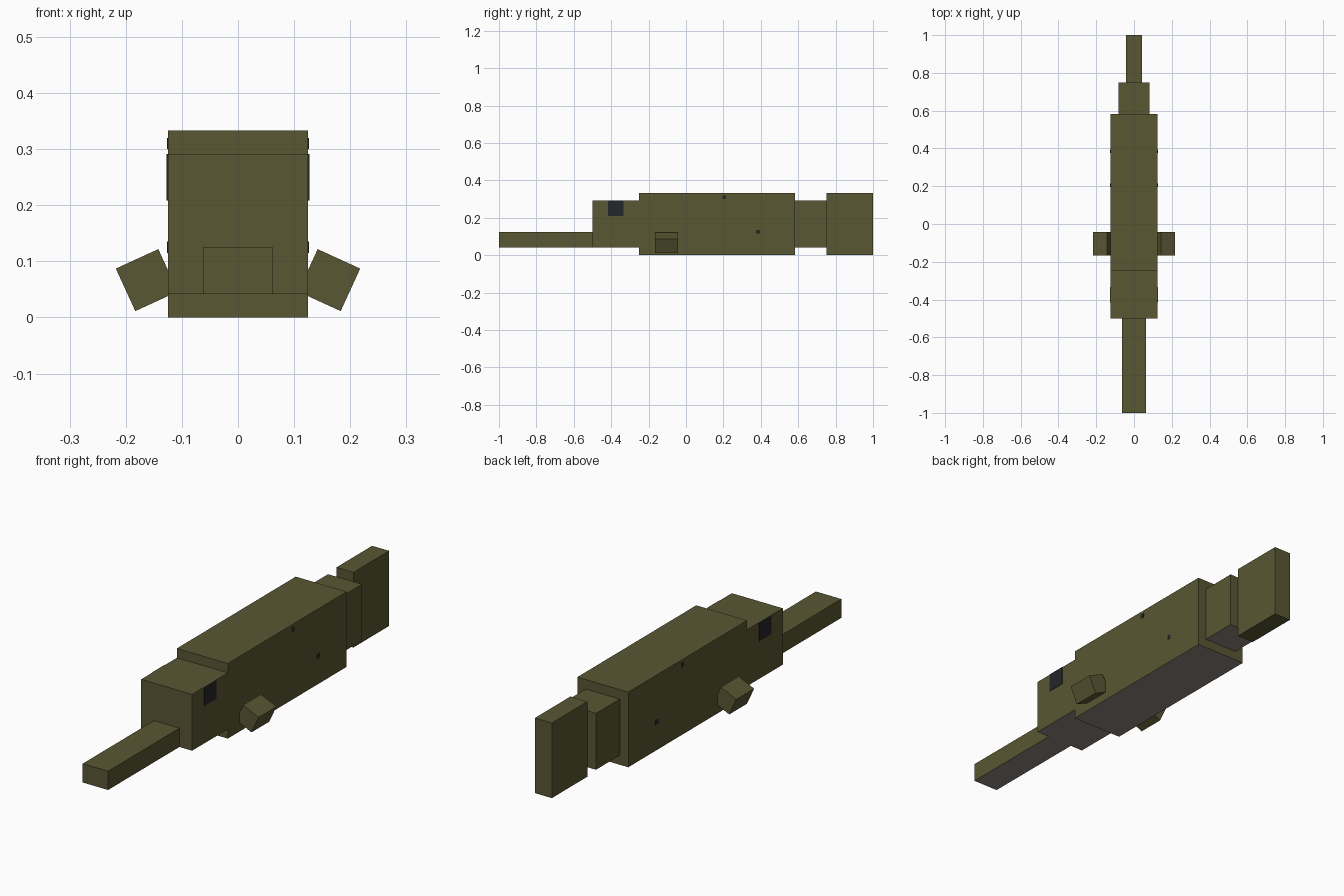
import bpy
import bmesh
from mathutils import Matrix, Vector

default = bpy.data.objects.get("Cube")
if default:
    bpy.data.objects.remove(default, do_unlink=True)

U = 1 / 24  # block unit shared by all parts


def material(name, rgb):
    m = bpy.data.materials.new(name)
    m.use_nodes = True
    m.diffuse_color = (*rgb, 1)
    bsdf = next(n for n in m.node_tree.nodes if n.type == "BSDF_PRINCIPLED")
    bsdf.inputs["Base Color"].default_value = (*rgb, 1)
    return m


olive = material("olive skin", (0.1, 0.095, 0.033))
taupe = material("pale belly", (0.27, 0.24, 0.22))
black = material("eye black", (0.018, 0.019, 0.022))


def block(name, center, size, mats, tilt=0.0):
    """Box; a second material, if given, goes on downward faces."""
    bm = bmesh.new()
    bmesh.ops.create_cube(bm, size=1)
    bmesh.ops.scale(bm, vec=Vector(size), verts=bm.verts)
    bmesh.ops.rotate(bm, matrix=Matrix.Rotation(tilt, 3, "Y"), verts=bm.verts)
    bm.normal_update()
    for f in bm.faces:
        f.material_index = int(len(mats) > 1 and f.normal.z < -0.9)
    me = bpy.data.meshes.new(name)
    bm.to_mesh(me)
    bm.free()
    for m in mats:
        me.materials.append(m)
    ob = bpy.data.objects.new(name, me)
    ob.location = center
    bpy.context.collection.objects.link(ob)
    return ob


# Trunk pieces: half width, y range and z range in block units
skin = [olive, taupe]
for name, half, y0, y1, z0, z1, mats in (
    ("snout", 1.5, -24, -12, 1, 3, skin),
    ("head", 3, -12, -6, 1, 7, skin),
    ("body", 3, -6, 14, 0, 8, skin),
    ("tail_base", 2, 14, 18, 1, 7, skin),
    ("tail_fin", 1, 18, 24, 0, 8, [olive]),
):
    block(name, (0, (y0 + y1) / 2 * U, (z0 + z1) / 2 * U),
          (2 * half * U, (y1 - y0) * U, (z1 - z0) * U), mats)

# Paired fins, eyes and small flank spots
for side, s in (("left", 1), ("right", -1)):
    block(f"{side}_fin", (s * 0.1625, -2.5 * U, 0.0665),
          (2 * U, 3 * U, 2 * U), [olive], tilt=s * 0.43)
    block(f"{side}_eye", (s * 3 * U, -9 * U, 6 * U),
          (0.004, 2 * U, 2 * U), [black])
    for i, (y, z) in enumerate(((0.205, 0.31), (0.385, 0.125))):
        block(f"{side}_spot_{i + 1}", (s * 3 * U, y, z),
              (0.003, 0.02, 0.02), [black])
